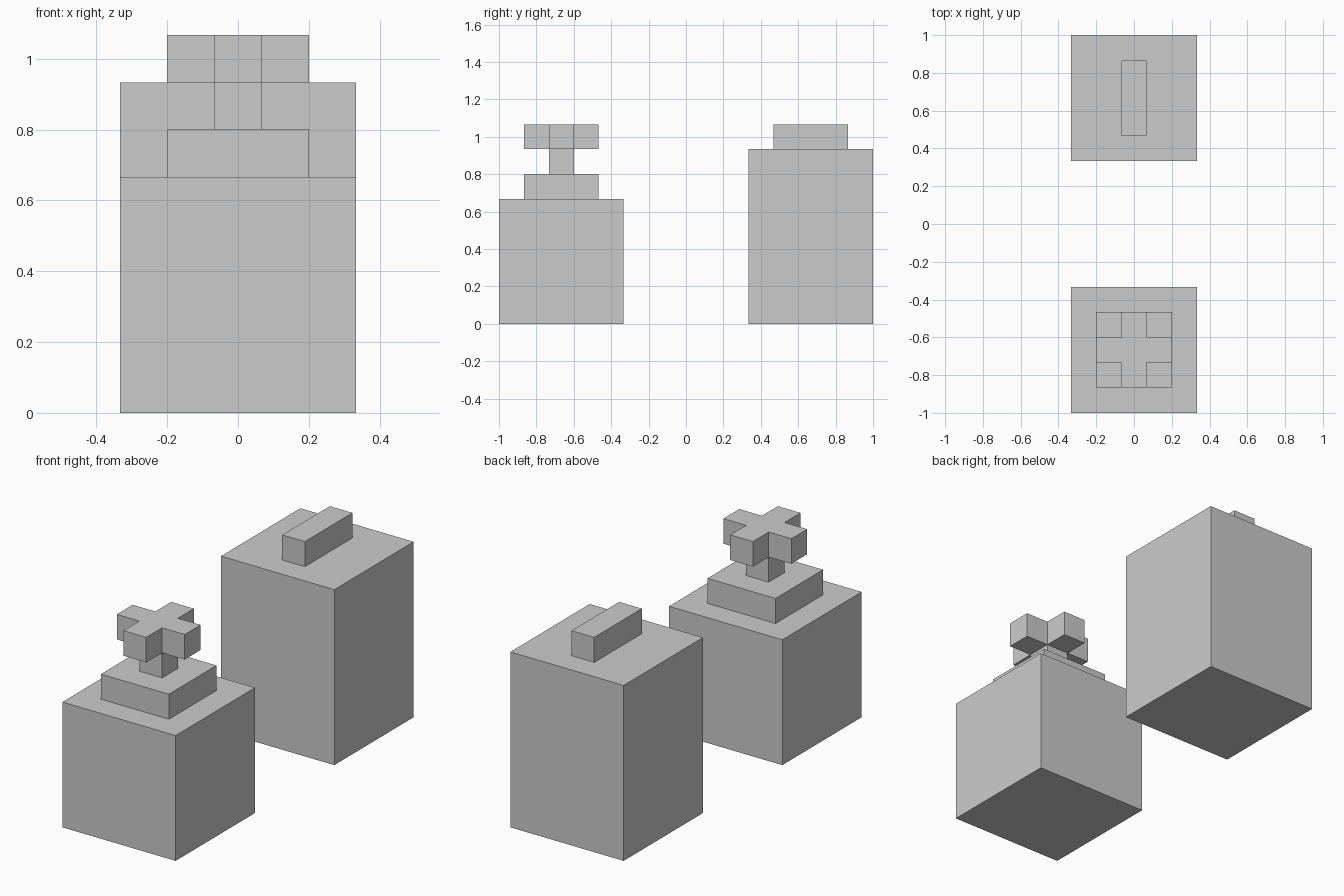
import bpy, bmesh
from mathutils import Matrix, Vector
from math import pi

if "Cube" in bpy.data.objects:
    bpy.data.objects.remove(bpy.data.objects["Cube"])

U = 2 / 30  # grid module: every size is a whole number of these


def prism(name, outline, y, z0, z1):
    """Extrude a flat outline (in modules) from z0 to z1, centred at y."""
    bm = bmesh.new()
    face = bm.faces.new([bm.verts.new((px * U, py * U, z0 * U)) for px, py in outline])
    top = bmesh.ops.extrude_face_region(bm, geom=[face])["geom"]
    bmesh.ops.translate(bm, vec=(0, 0, (z1 - z0) * U),
                        verts=[v for v in top if isinstance(v, bmesh.types.BMVert)])
    bmesh.ops.recalc_face_normals(bm, faces=bm.faces)
    mesh = bpy.data.meshes.new(name)
    bm.to_mesh(mesh)
    bm.free()
    obj = bpy.data.objects.new(name, mesh)
    obj.location.y = y * U
    bpy.context.collection.objects.link(obj)
    return obj


def rect(hx, hy):
    return [(-hx, -hy), (hx, -hy), (hx, hy), (-hx, hy)]


# Plus-shaped outline: one arm turned four times
arm = [(3, -1), (3, 1), (1, 1)]
cross = [(Matrix.Rotation(k * pi / 2, 2) @ Vector(p)) for k in range(4) for p in arm]

# Front block with stepped plate, stem and cross handle
prism("front_block", rect(5, 5), -10, 0, 10)
prism("front_plate", rect(3, 3), -10, 10, 12)
prism("handle_stem", rect(1, 1), -10, 12, 14)
prism("cross_handle", cross, -10, 14, 16)

# Taller back block with bar grip
prism("back_block", rect(5, 5), 10, 0, 14)
prism("bar_grip", rect(1, 3), 10, 14, 16)
